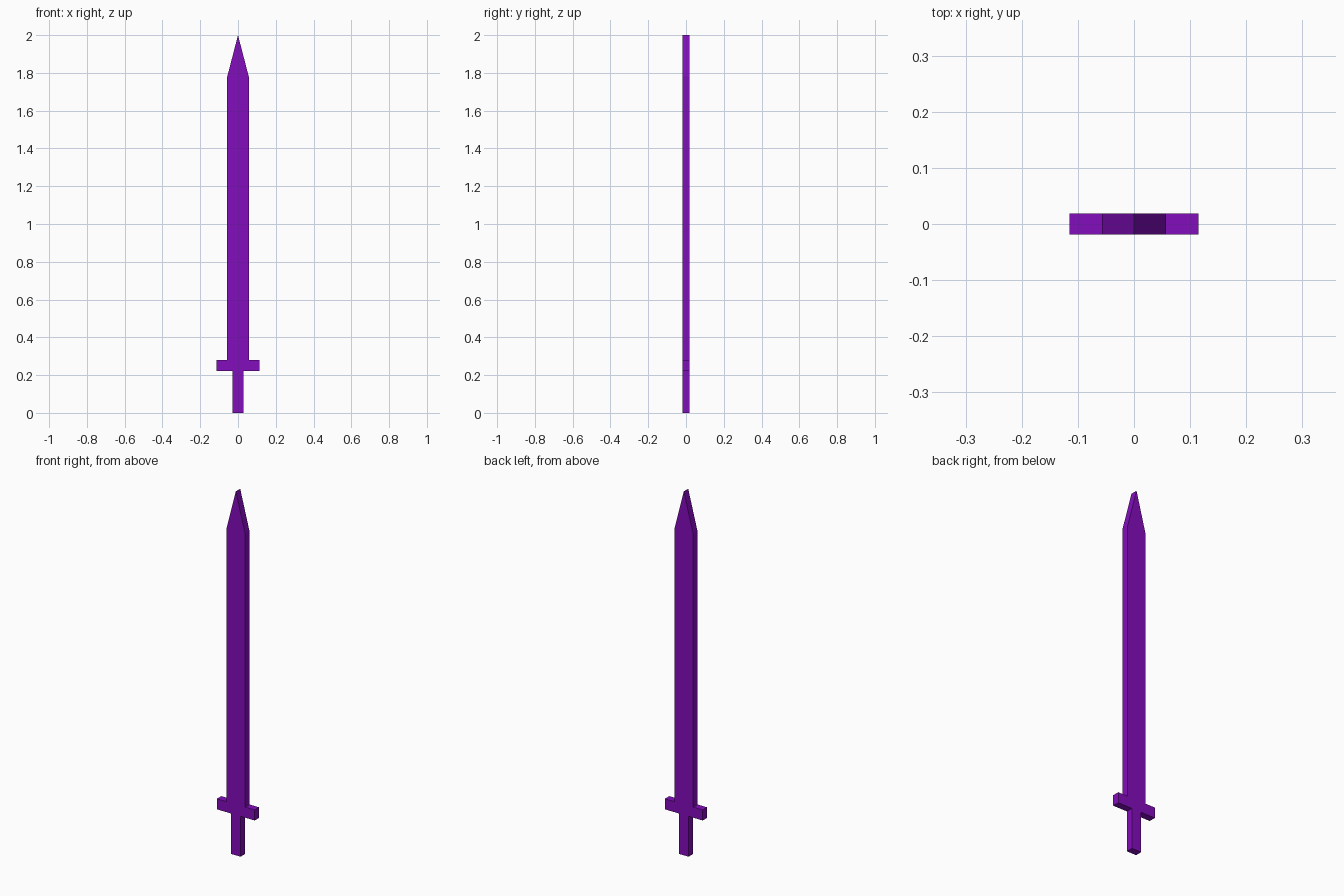
import bpy
import bmesh
from mathutils import Vector

if "Cube" in bpy.data.objects:
    bpy.data.objects.remove(bpy.data.objects["Cube"])

THICKNESS = 0.038

# Right half of the silhouette (x, z), from the grip base to the blade tip
half = [(0.029, 0.0), (0.029, 0.222), (0.115, 0.222), (0.115, 0.28),
        (0.057, 0.28), (0.057, 1.78)]
tip = [(0.0, 2.0)]
outline = half + tip + [(-x, z) for x, z in reversed(half)]

# Flat sword: grip, crossguard and blade cut from one extruded outline
bm = bmesh.new()
face = bm.faces.new([bm.verts.new((x, -THICKNESS / 2, z)) for x, z in outline])
result = bmesh.ops.extrude_face_region(bm, geom=[face], use_keep_orig=True)
back = [g for g in result["geom"] if isinstance(g, bmesh.types.BMVert)]
bmesh.ops.translate(bm, verts=back, vec=Vector((0, THICKNESS, 0)))
bmesh.ops.recalc_face_normals(bm, faces=bm.faces[:])
mesh = bpy.data.meshes.new("sword")
bm.to_mesh(mesh)
bm.free()
sword = bpy.data.objects.new("sword", mesh)
bpy.context.collection.objects.link(sword)

# Purple finish
purple = bpy.data.materials.new("purple")
purple.diffuse_color = (0.23, 0.004, 0.51, 1.0)
purple.use_nodes = True
purple.node_tree.nodes["Principled BSDF"].inputs["Base Color"].default_value = purple.diffuse_color
mesh.materials.append(purple)
